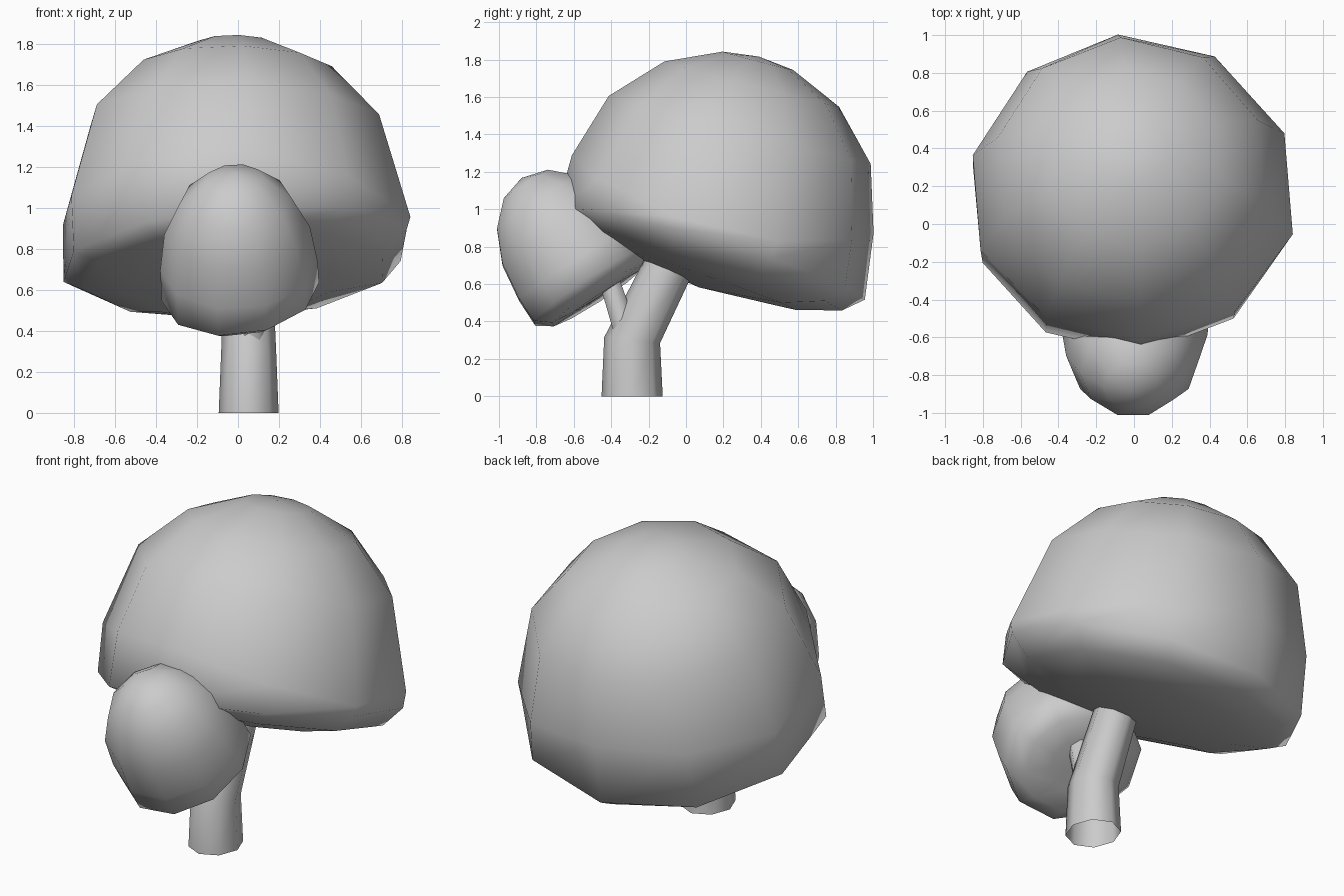
import bpy, bmesh
from math import sin, cos, pi, radians
from mathutils import Vector, Matrix, Euler

if "Cube" in bpy.data.objects:
    bpy.data.objects.remove(bpy.data.objects["Cube"])


def loft(name, rings, bottom=None, top=None):
    """Skin rings of points; optional pole points close the ends."""
    bm = bmesh.new()
    loops = [[bm.verts.new(p) for p in ring] for ring in rings]
    n = len(loops[0])
    for a, b in zip(loops, loops[1:]):
        for i in range(n):
            j = (i + 1) % n
            bm.faces.new((a[i], a[j], b[j], b[i]))
    if bottom is not None:
        v = bm.verts.new(bottom)
        for i in range(n):
            bm.faces.new((v, loops[0][(i + 1) % n], loops[0][i]))
    if top is not None:
        v = bm.verts.new(top)
        for i in range(n):
            bm.faces.new((v, loops[-1][i], loops[-1][(i + 1) % n]))
    for f in bm.faces:
        f.smooth = True
    mesh = bpy.data.meshes.new(name)
    bm.to_mesh(mesh)
    bm.free()
    obj = bpy.data.objects.new(name, mesh)
    bpy.context.collection.objects.link(obj)
    return obj


def canopy(name, centre, tilt, radius, height, start, under, pole, lats):
    """Ten-sided dome; under(x, y) gives (radius, depth) of the rings up to the rim."""
    frame = Matrix.Translation(centre) @ Euler(tilt).to_matrix().to_4x4()
    columns = []
    for i in range(10):
        a = radians(start + 36 * i)
        x, y = cos(a), sin(a)
        profile = under(x, y) + [(radius * cos(radians(k)), height * sin(radians(k)))
                                 for k in lats]
        columns.append([frame @ Vector((r * x, r * y, z)) for r, z in profile])
    return loft(name, list(zip(*columns)),
                frame @ Vector((0, 0, pole)), frame @ Vector((0, 0, height)))


def tube(name, stations, sides, depth=1.0):
    """Tube through (centre, radius, tilt about x) stations; depth scales it in y."""
    rings = []
    for c, r, tilt in stations:
        m = Matrix.Translation(c) @ Matrix.Rotation(radians(tilt), 4, 'X')
        rings.append([m @ Vector((r * cos(2 * pi * i / sides),
                                  r * depth * sin(2 * pi * i / sides), 0))
                      for i in range(sides)])
    return loft(name, rings)


# Large canopy, leaning back, underside sloping down to the back and left
def large_under(x, y):
    return [(0.50 + 0.03 * y, -0.335 - 0.035 * y + 0.03 * x),
            (0.755 + 0.06 * y - 0.04 * y * y + 0.02 * x, -0.275 - 0.035 * y + 0.05 * x),
            (0.86 + 0.02 * y + 0.02 * x, -0.195 - 0.025 * y + 0.09 * x),
            (0.875 - 0.04 * y * y + 0.02 * x, -0.03 + 0.16 * y * y - 0.02 * x)]


canopy("large_canopy", (-0.025, 0.165, 0.955), (radians(-14.6), radians(1), 0),
       0.865, 0.89, 94, large_under, -0.385, (33, 56, 77))


# Small canopy, leaning forward
def small_under(x, y):
    return [(0.16, -0.215), (0.30, -0.21 + 0.02 * x), (0.385, -0.15 + 0.03 * x),
            (0.385, 0)]


canopy("small_canopy", (0.005, -0.585, 0.715), (radians(33), radians(-3), 0),
       0.385, 0.54, 0, small_under, -0.22, (22.5, 45, 67.5))

# Bent trunk and side branch
tube("trunk", [((0.052, -0.288, 0), 0.146, 0),
               ((0.052, -0.288, 0.30), 0.134, -6),
               ((0.05, -0.085, 0.71), 0.118, -24),
               ((0.05, -0.055, 0.77), 0.115, -24)], 8, 1.12)
tube("branch", [((0.07, -0.33, 0.37), 0.072, 20),
                ((0.05, -0.43, 0.68), 0.06, 20),
                ((0.04, -0.46, 0.76), 0.055, 20)], 6)
